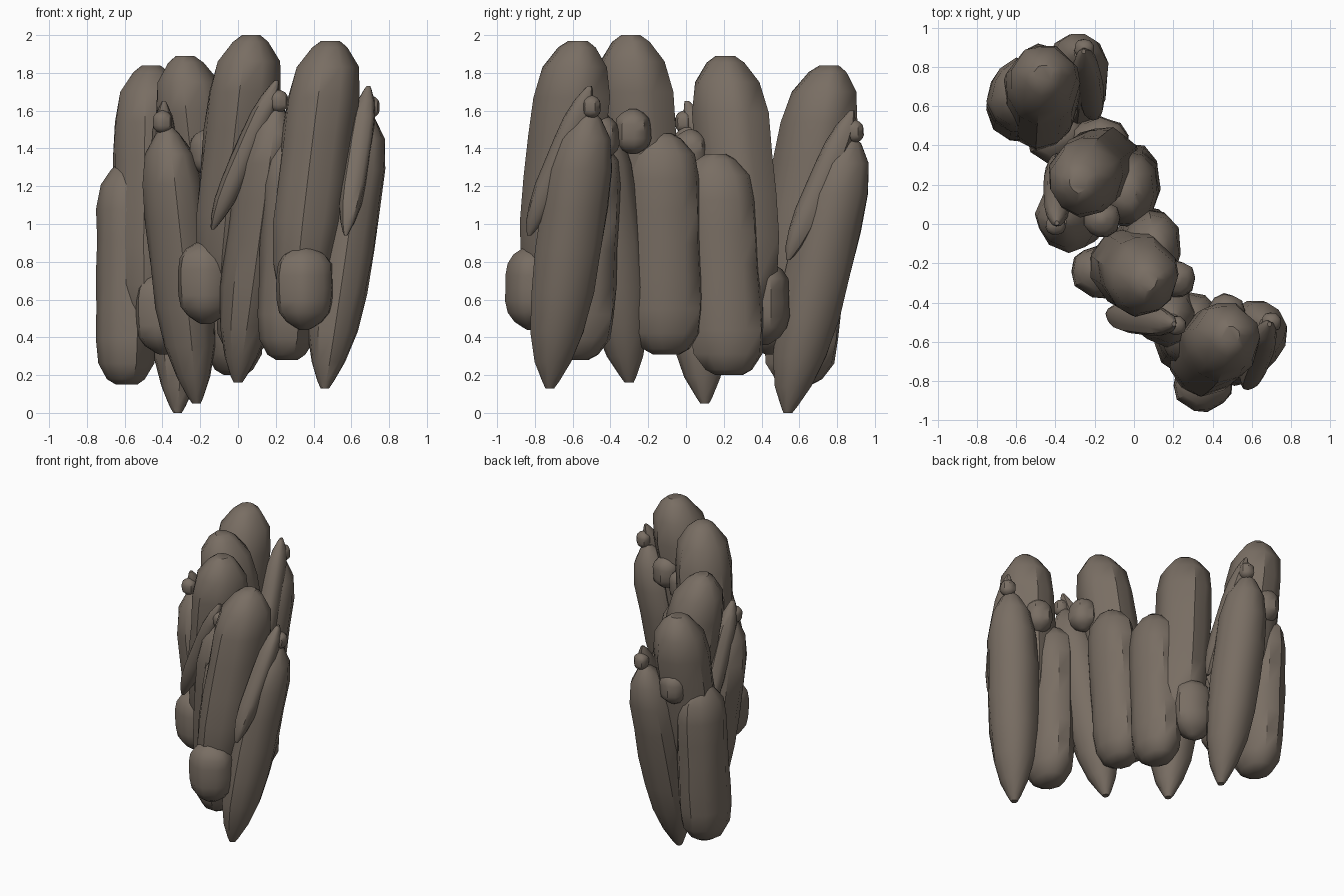
import bpy, bmesh, math, random
from mathutils import Vector, Matrix

if "Cube" in bpy.data.objects:
    bpy.data.objects.remove(bpy.data.objects["Cube"])

stone = bpy.data.materials.new("brown_grey_stone")
stone.diffuse_color = (0.19, 0.155, 0.125, 1)
stone.use_nodes = True
stone.node_tree.nodes["Principled BSDF"].inputs["Base Color"].default_value = stone.diffuse_color

# Per stone: half widths x, y, height of widest point, bluntness of foot and crown
KINDS = {
    "tall_rock": (.19, .205, .55, 4, 7),
    "pointed_rock": (.165, .175, .58, 3.6, 5),
    "blunt_rock": (.16, .195, .5, 11, 8),
    "sliver_rock": (.07, .08, .5, 3.5, 4),
    "low_boulder": (.15, .13, .5, 4, 5),
    "top_pebble": (.095, .095, .5, 4, 4),
    "side_pebble": (.05, .05, .5, 4, 4),
}
# One cluster around its own axis: x, y, z of the foot, height, then lean in x, y
LAYOUT = {
    "tall_rock": (-.11, -.10, .38, 1.46),
    "pointed_rock": (.03, -.10, 0, 1.46, .22, .22),
    "blunt_rock": (-.16, .04, .15, 1.17, .04, .06),
    "sliver_rock": (.15, -.20, .81, .79, .12, .32),
    "low_boulder": (-.07, -.19, .31, .44),
    "top_pebble": (.05, .18, 1.21, .24),
    "side_pebble": (.28, .13, 1.43, .12),
}
# Cluster turn in degrees, centre, foot of the pointed rock, crown of the tall rock
CLUSTERS = [
    (0, (.42, -.63, .13), (.46, -.72), (.49, -.57)),
    (-78, (.03, -.27, .16), (0, -.30), (.07, -.29)),
    (-160, (-.18, .21, .05), (-.22, .10), (-.28, .21)),
    (30, (-.43, .64, 0), (-.32, .54), (-.46, .76)),
]


def rock(kind, number, base, top, seed):
    """Irregular stone lofted from its foot to its crown."""
    rnd = random.Random(seed)
    rx, ry, widest, foot, crown = KINDS[kind]
    n, levels = 11, 11
    spin = rnd.uniform(0, math.tau)
    spokes = [(spin + math.tau * (i + rnd.uniform(-.2, .2)) / n, rnd.uniform(.96, 1.06))
              for i in range(n)]
    bm = bmesh.new()
    rings = []
    for level in range(levels):
        t = .5 - .5 * math.cos(math.pi * level / (levels - 1))
        u = (widest - t) / widest if t < widest else (t - widest) / (1 - widest)
        w = 1 - (.96 * u) ** (foot if t < widest else crown)
        c = base.lerp(top, t)
        ring = []
        for a, s in spokes:
            k = w * s * rnd.uniform(.97, 1.03)
            ring.append(bm.verts.new((c.x + rx * k * math.cos(a), c.y + ry * k * math.sin(a), c.z)))
        rings.append(ring)
    for a, b in zip(rings, rings[1:]):
        for i in range(n):
            j = (i + 1) % n
            bm.faces.new((a[i], a[j], b[j], b[i]))
    bm.faces.new(rings[0][::-1])
    bm.faces.new(rings[-1])
    me = bpy.data.meshes.new(f"{kind}_{number}")
    bm.to_mesh(me)
    bm.free()
    me.materials.append(stone)
    ob = bpy.data.objects.new(me.name, me)
    bpy.context.collection.objects.link(ob)
    bpy.ops.object.select_all(action='DESELECT')
    ob.select_set(True)
    bpy.context.view_layer.objects.active = ob
    bpy.ops.object.shade_smooth_by_angle(angle=math.radians(38))


# Four turned copies of the cluster, from front right to back left
for number, (turn, centre, foot, crown) in enumerate(CLUSTERS, 1):
    place = Matrix.Translation(centre) @ Matrix.Rotation(math.radians(turn), 4, 'Z')
    for index, (kind, (x, y, z, height, *lean)) in enumerate(LAYOUT.items()):
        dx, dy = lean or (0, 0)
        base = place @ Vector((x, y, z))
        top = place @ Vector((x + dx, y + dy, z + height))
        if kind == "pointed_rock":
            base.xy = foot
        if kind == "tall_rock":
            top.xy = crown
        rock(kind, number, base, top, 11 + index)
